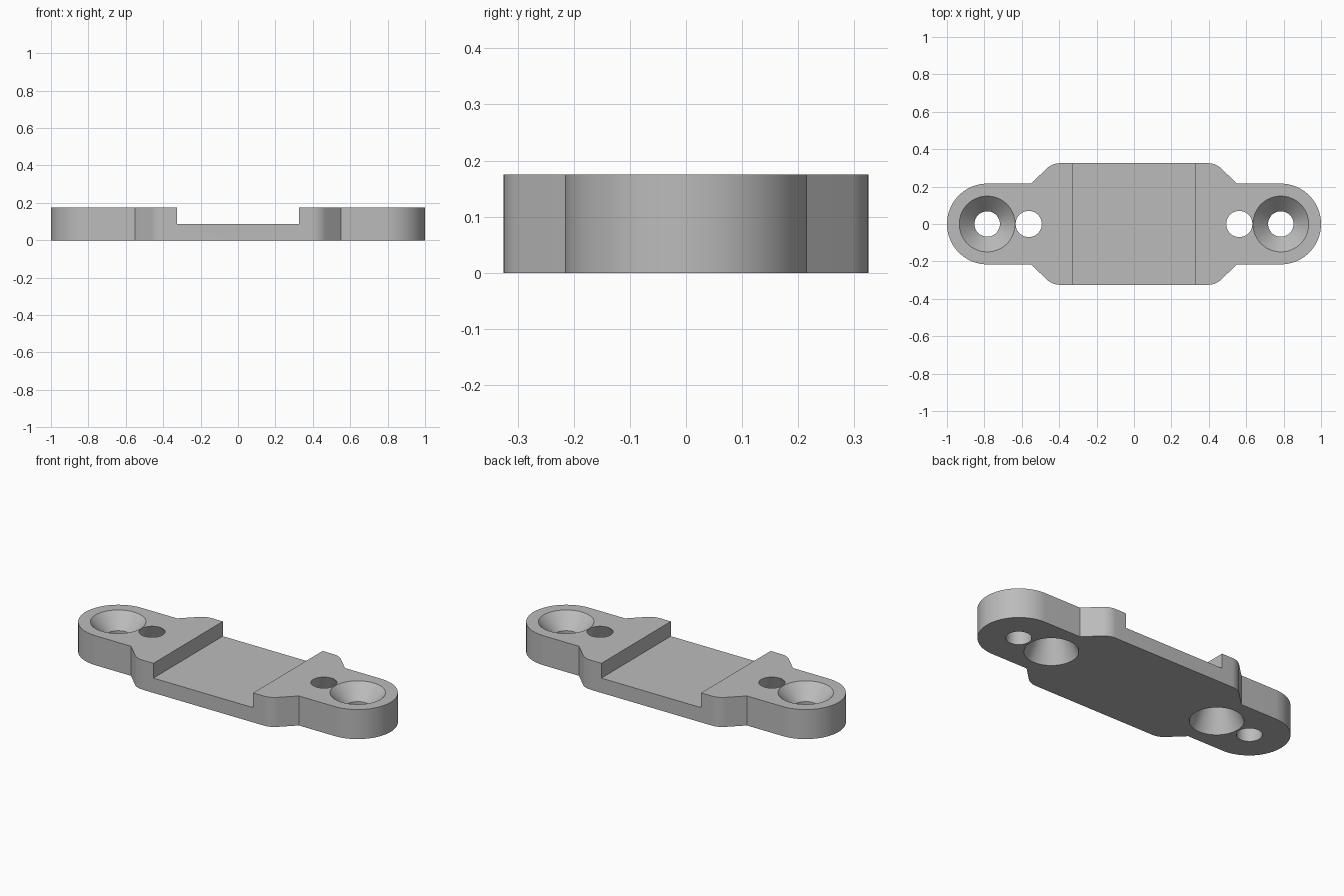
import bpy, bmesh, math

cube = bpy.data.objects.get("Cube")
if cube:
    bpy.data.objects.remove(cube, do_unlink=True)

HEIGHT = 0.175
SEGMENTS = 64

grey = bpy.data.materials.new("plain grey")
grey.use_nodes = True
grey.diffuse_color = (0.5, 0.5, 0.5, 1)
grey.node_tree.nodes["Principled BSDF"].inputs["Base Color"].default_value = (0.5, 0.5, 0.5, 1)


def make_object(name, bm):
    bmesh.ops.recalc_face_normals(bm, faces=bm.faces)
    mesh = bpy.data.meshes.new(name)
    bm.to_mesh(mesh)
    bm.free()
    mesh.materials.append(grey)
    obj = bpy.data.objects.new(name, mesh)
    bpy.context.collection.objects.link(obj)
    return obj


def arc(cx, cy, radius, start, end, steps):
    angles = [math.radians(start + (end - start) * i / steps) for i in range(steps + 1)]
    return [(cx + radius * math.cos(a), cy + radius * math.sin(a)) for a in angles]


def lathe(name, profile, x):
    """Closed solid turned about a vertical axis at x, from (radius, z) pairs."""
    bm = bmesh.new()
    rings = []
    for r, z in profile:
        circle = arc(x, 0, r, 0, 360, SEGMENTS)[:-1]
        rings.append([bm.verts.new((px, py, z)) for px, py in circle])
    for low, high in zip(rings, rings[1:]):
        for i in range(SEGMENTS):
            j = (i + 1) % SEGMENTS
            bm.faces.new((low[i], low[j], high[j], high[i]))
    bm.faces.new(rings[0])
    bm.faces.new(rings[-1])
    return make_object(name, bm)


def cut(target, cutter):
    cutter.hide_render = True
    mod = target.modifiers.new(cutter.name, 'BOOLEAN')
    mod.operation = 'DIFFERENCE'
    mod.solver = 'EXACT'
    mod.object = cutter
    bpy.context.view_layer.objects.active = target
    bpy.ops.object.modifier_apply(modifier=mod.name)
    bpy.data.objects.remove(cutter, do_unlink=True)


# Plate outline: rounded tip, sloped shoulder and rounded corner, mirrored around
quarter = arc(0.784, 0, 0.216, 0, 90, 24) + [(0.55, 0.216)] + arc(0.397, 0.225, 0.1, 45, 90, 8)
left_half = quarter + [(-x, y) for x, y in reversed(quarter)]
outline = left_half + [(x, -y) for x, y in reversed(left_half[1:-1])]

bm = bmesh.new()
base = bm.faces.new([bm.verts.new((x, y, 0)) for x, y in outline])
top = bmesh.ops.extrude_face_region(bm, geom=[base])
bmesh.ops.translate(bm, vec=(0, 0, HEIGHT),
                    verts=[v for v in top["geom"] if isinstance(v, bmesh.types.BMVert)])
plate = make_object("mounting_plate", bm)

# Wide channel across the middle
bm = bmesh.new()
bmesh.ops.create_cube(bm, size=1)
bmesh.ops.scale(bm, vec=(0.654, 1, 0.4), verts=bm.verts)
bmesh.ops.translate(bm, vec=(0, 0, HEIGHT / 2 + 0.2), verts=bm.verts)
cut(plate, make_object("channel_cutter", bm))

# Countersunk screw holes near the tips, and holes flaring downward beside them
for side in (-1, 1):
    cut(plate, lathe("screw_hole_cutter",
                     [(0.068, -0.05), (0.068, 0.09), (0.197, 0.225)], side * 0.785))
    cut(plate, lathe("flared_hole_cutter",
                     [(0.164, -0.05), (0.049, 0.225)], side * 0.563))

# Smooth round walls with crisp edges
bpy.ops.object.select_all(action='DESELECT')
plate.select_set(True)
bpy.context.view_layer.objects.active = plate
bpy.ops.object.shade_smooth_by_angle(angle=math.radians(30))
